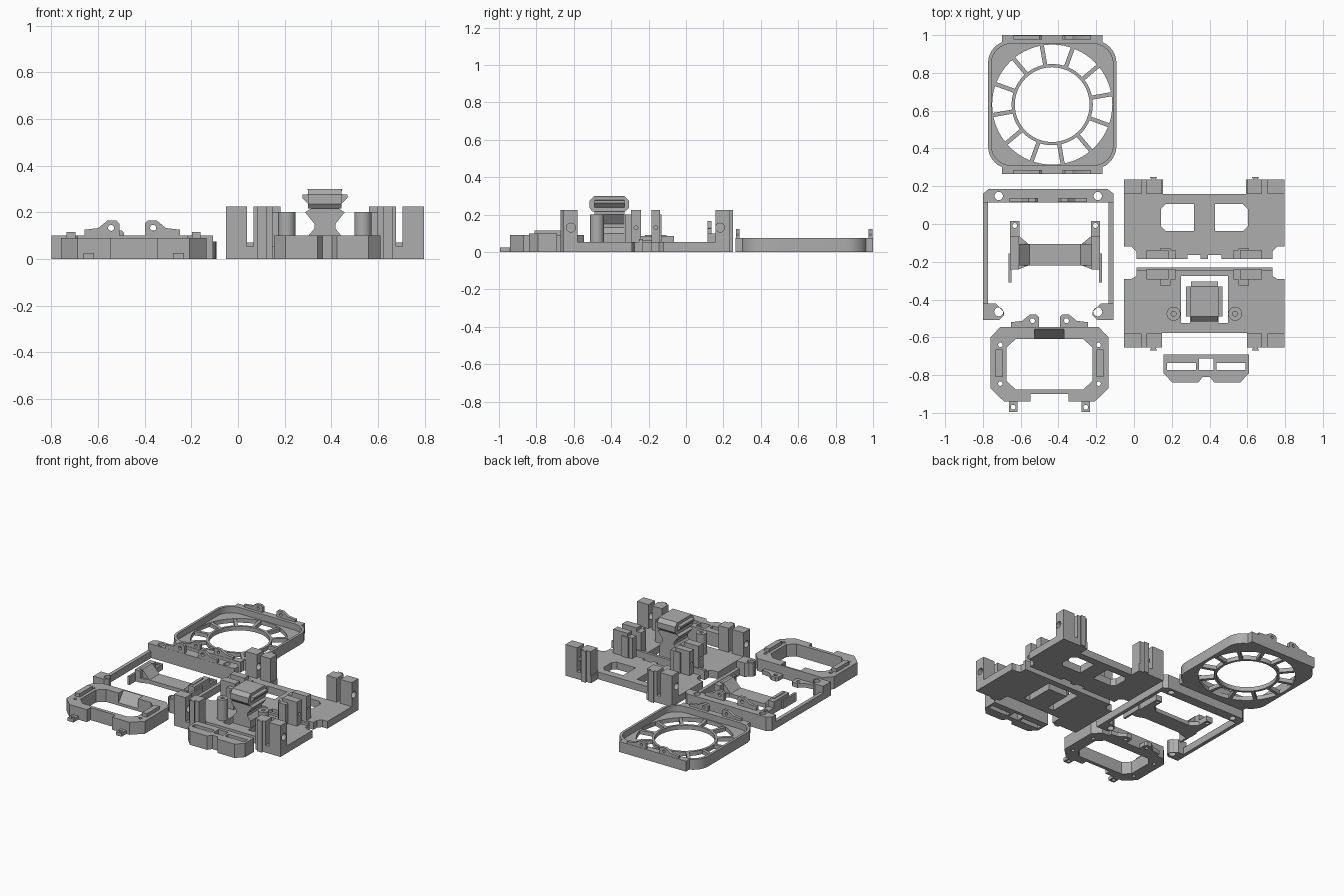
import bpy, bmesh, math

old = bpy.data.objects.get("Cube")
if old:
    bpy.data.objects.remove(old, do_unlink=True)

grey = bpy.data.materials.new("plain_grey")
grey.use_nodes = True
grey.diffuse_color = (0.42, 0.42, 0.42, 1)
grey.node_tree.nodes["Principled BSDF"].inputs["Base Color"].default_value = grey.diffuse_color


def plate(name, loops, lo, hi, axis="Z"):
    """Extrude closed outlines (inner loops become holes) along an axis."""
    cu = bpy.data.curves.new(name, "CURVE")
    cu.dimensions, cu.fill_mode, cu.extrude = "2D", "BOTH", (hi - lo) / 2
    for loop in loops:
        sp = cu.splines.new("POLY")
        sp.points.add(len(loop) - 1)
        for p, (u, v) in zip(sp.points, loop):
            p.co = (u, v, 0, 1)
        sp.use_cyclic_u = True
    tmp = bpy.data.objects.new(name + "_outline", cu)
    bpy.context.collection.objects.link(tmp)
    bpy.context.view_layer.update()
    me = bpy.data.meshes.new_from_object(tmp.evaluated_get(bpy.context.evaluated_depsgraph_get()))
    bpy.data.objects.remove(tmp, do_unlink=True)
    mid = (lo + hi) / 2
    for vert in me.vertices:
        u, v, w = vert.co
        w += mid
        vert.co = {"Z": (u, v, w), "Y": (u, w, v), "X": (w, u, v)}[axis]
    bm = bmesh.new()
    bm.from_mesh(me)
    bmesh.ops.remove_doubles(bm, verts=bm.verts, dist=1e-5)
    bmesh.ops.recalc_face_normals(bm, faces=bm.faces)
    bm.to_mesh(me)
    bm.free()
    me.materials.clear()
    me.materials.append(grey)
    me.shade_smooth()
    me.set_sharp_from_angle(angle=math.radians(30))
    me.name = name
    ob = bpy.data.objects.new(name, me)
    bpy.context.collection.objects.link(ob)
    return ob


def rect(x0, x1, y0, y1):
    return [(x0, y0), (x1, y0), (x1, y1), (x0, y1)]


def circle(x, y, r, n=20):
    return [(x + r * math.cos(math.tau * i / n), y + r * math.sin(math.tau * i / n)) for i in range(n)]


def rounded(x, y, h, r, n=8):
    pts = []
    for q, (sx, sy) in enumerate([(1, 1), (-1, 1), (-1, -1), (1, -1)]):
        for i in range(n + 1):
            a = math.pi / 2 * (q + i / n)
            pts.append((x + sx * (h - r) + r * math.cos(a), y + sy * (h - r) + r * math.sin(a)))
    return pts


def mirrored(half, cx):
    return [(cx + x, y) for x, y in half] + [(cx - x, y) for x, y in reversed(half)]


def box(name, x0, x1, y0, y1, z0, z1):
    return plate(name, [rect(x0, x1, y0, y1)], z0, z1)


def pair(name, cx, a, b, y0, y1, z0, z1):
    """Two boxes mirrored about cx."""
    for side, s in (("left", 1), ("right", -1)):
        x0, x1 = sorted((cx + s * a, cx + s * b))
        box(f"{side}_{name}", x0, x1, y0, y1, z0, z1)


EAR = [(.055, -.02), (.055, .052), (.068, .065), (.105, .065), (.145, .032), (.205, .025), (.205, -.02)]


def ears(name, cx, base, lo, hi, axis, tall=1.0):
    """Mirrored pair of drilled hinge ears."""
    for side, s in (("left", 1), ("right", -1)):
        body = [(cx + s * x, base + y * tall) for x, y in EAR]
        plate(f"{side}_{name}", [body, circle(cx + s * .09, base + .033 * tall, .013 * tall)], lo, hi, axis)


# Fan guard: floor, rim wall, hub ring, radial vanes and hinge clips
FX, FY = -.433, .632
plate("fan_floor", [rounded(FX, FY, .34, .12), circle(FX, FY, .318, 64)], 0, .03)
plate("fan_rim", [rounded(FX, FY, .34, .12), rounded(FX, FY, .322, .105)], 0, .075)
plate("fan_hub_ring", [circle(FX, FY, .215, 64), circle(FX, FY, .198, 64)], 0, .03)
for k in range(12):
    a = math.radians(10 + 30 * k)
    c, s = math.cos(a), math.sin(a)
    plate("fan_vane", [[(FX + r * c - t * s, FY + r * s + t * c)
                        for r, t in rect(.208, .325, -.011, .011)]], 0, .028)
for side, s in (("back", 1), ("front", -1)):
    y0, y1 = sorted((FY + s * .33, FY + s * .368))
    box(f"fan_{side}_tab", FX - .267, FX + .267, y0, y1, 0, .075)
    y0, y1 = sorted((FY + s * .345, FY + s * .366))
    ears(f"fan_{side}_clip", FX, .072, y0, y1, "Y", .78)

# Open rectangular frame: drilled back bar, thin side rails, drilled front pads
RX = -.454
back = [(.346, .115), (.346, .16), (.315, .185)]
plate("frame_back_bar", [mirrored(back, RX), circle(RX + .262, .148, .022), circle(RX - .262, .148, .022)], 0, .1)
pair("frame_rail", RX, .32, .346, -.44, .13, 0, .05)
for side, s in (("left", 1), ("right", -1)):
    pad = [(.346, -.42), (.346, -.508), (.26, -.508), (.235, -.485), (.235, -.465), (.28, -.42)]
    plate(f"{side}_frame_pad", [[(RX + s * x, y) for x, y in pad],
                                circle(RX + s * .262, -.465, .024)], 0, .1)
ears("frame_ear", RX, .1, .116, .137, "Y")

# Bridge piece: low web with sloping ends and side arms
BX = -.4175
web = [(.145, 0), (.215, .06), (.215, .09), (.192, .09), (.135, .028)]
plate("bridge_web", [mirrored(web, BX)], -.22, -.105, "Y")
for side, s in (("left", 1), ("right", -1)):
    flare = [(.142, -.105), (.195, -.06), (.195, -.24), (.142, -.22)]
    plate(f"{side}_bridge_flare", [[(BX + s * x, y) for x, y in flare]], 0, .03)
    tip = rect(.19, .238, -.07, .015)
    plate(f"{side}_bridge_ear", [[(BX + s * x, y) for x, y in tip], circle(BX + s * .214, -.008, .013)], 0, .04)
pair("bridge_arm", BX, .192, .238, -.24, -.065, 0, .085)
pair("bridge_prong", BX, .232, .248, -.31, -.155, 0, .06)

# Chamfered bracket: open ring, ramp in the gap, pads and ears
KX = -.4475
ring = [(.1, -.9), (.1, -.94), (.24, -.94), (.3125, -.87), (.3125, -.6), (.26, -.545), (.078, -.545),
        (.078, -.61), (.18, -.61), (.228, -.655), (.228, -.83), (.18, -.875)]
drills = [circle(KX + s * .26, y, .012) for s in (1, -1) for y in (-.64, -.845)]
plate("bracket_ring", [mirrored(ring, KX)] + drills, 0, .09)
plate("bracket_ramp", [[(-.61, 0), (-.545, 0), (-.545, .09), (-.555, .09), (-.61, .02)]], KX - .08, KX + .08, "X")
pair("bracket_pad", KX, .25, .287, -.81, -.665, .08, .115)
ears("bracket_back_ear", KX, -.545, 0, .03, "Z")
for side, s in (("left", 1), ("right", -1)):
    x = KX + s * .192
    plate(f"{side}_bracket_front_ear", [rect(x - .023, x + .023, -.995, -.93), circle(x, -.97, .013)], 0, .025)

# Two base plates with cut-outs
PX = .3725
rear = [(.22, .158), (.22, .235), (.425, .235), (.425, -.12), (.385, -.12), (.36, -.145), (.36, -.185),
        (.09, -.185), (.09, -.165), (.02, -.165), (.02, -.185)]
window = [(.055, .105), (.055, -.037), (.205, -.037), (.23, -.012), (.23, .08), (.205, .105)]
plate("rear_base", [mirrored(rear, PX)] + [[(PX + s * x, y) for x, y in window] for s in (1, -1)], 0, .052)
front = [(.36, -.23), (.36, -.275), (.385, -.29), (.425, -.29), (.425, -.655), (.225, -.655), (.225, -.578)]
plate("front_base", [mirrored(front, PX), rect(PX - .125, PX + .125, -.525, -.275)], 0, .052)


# Posts on both bases: drilled corner blocks, inner posts with dovetails
def posts(name, y0, y1, hole, out):
    mid = (y0 + y1) / 2
    for side, s in (("left", 1), ("right", -1)):
        a, b = sorted((PX + s * .333, PX + s * .425))
        plate(f"{side}_{name}_corner", [rect(y0, y1, 0, .225), circle(hole, .13, .024)], a, b, "X")
        a, b = sorted((PX + s * .225, PX + s * .305))
        box(f"{side}_{name}_post", a, b, y0, y1, 0, .225)
        edge = y1 if out > 0 else y0
        tail = [(.262, 0), (.25, .02), (.29, .02), (.278, 0)]
        plate(f"{side}_{name}_dovetail", [[(PX + s * x, edge + out * (y - .005)) for x, y in tail]], 0, .225)


posts("rear", .158, .235, .182, 1)
posts("front", -.655, -.58, -.615, -1)
for name, y0, y1, tip in (("rear_inner", -.185, -.138, -.13), ("front_inner", -.295, -.24, -.325)):
    for side, s in (("left", 1), ("right", -1)):
        a, b = sorted((PX + s * .19, PX + s * .305))
        plate(f"{side}_{name}_post", [rect(y0, y1, 0, .225), circle((y0 + y1) / 2, .13, .01)], a, b, "X")
    pair(f"{name}_step", PX, .153, .192, y0, y1, 0, .2)
    pair(f"{name}_rib", PX, .18, .235, min(tip, y0), max(tip, y1), 0, .2)
box("front_base_lip", PX - .36, PX + .36, -.25, -.23, 0, .07)

# Hollow round standoffs
for side, s in (("left", 1), ("right", -1)):
    x = PX + s * .163
    plate(f"{side}_standoff", [circle(x, -.475, .037, 32), circle(x, -.475, .013)], .01, .2)

# Stepped centre tower on a foot
tower = [(.07, .02), (.07, .1), (.045, .13), (.045, .15), (.085, .2), (.06, .215), (.06, .225),
         (.097, .262), (.097, .275), (.068, .278), (.075, .3)]
plate("tower", [mirrored(tower, PX)], -.49, -.33, "Y")
plate("tower_cap", [[(-.5, .215), (-.515, .235), (-.515, .275), (-.49, .3),
                     (-.33, .3), (-.305, .275), (-.305, .235), (-.325, .215)]], PX - .072, PX + .072, "X")
box("tower_foot", PX - .075, PX + .075, -.54, -.33, 0, .05)

# Small front block with slots
SX = .3825
block = [(.02, -.81), (.042, -.84), (.178, -.84), (.2275, -.79), (.2275, -.69)]
slots = [rect(SX + c - w, SX + c + w, -.773, t) for c, w, t in
         ((-.132, .077, -.737), (.132, .077, -.737), (0, .038, -.713))]
plate("front_block", [mirrored(block, SX)] + slots, 0, .1)
